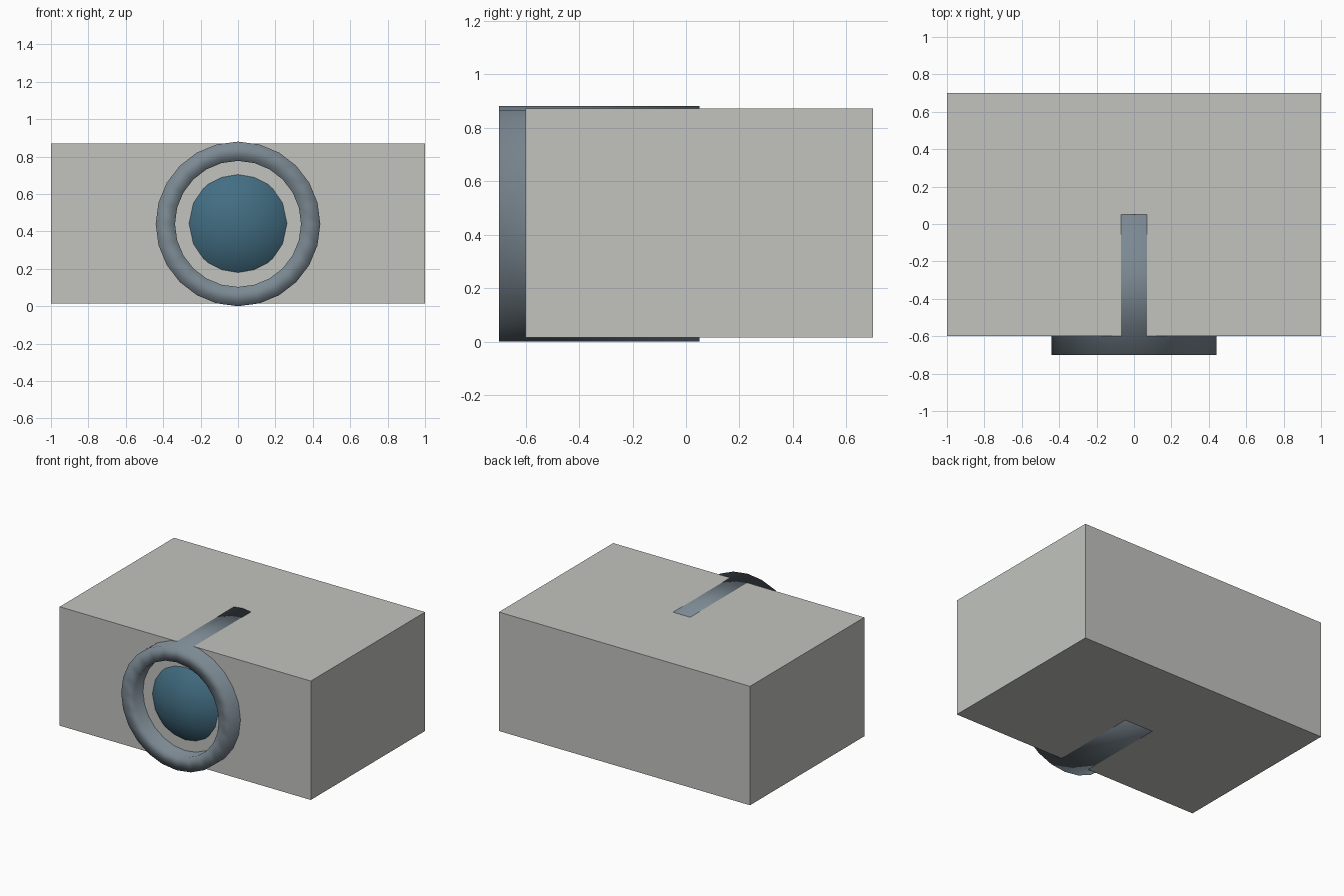
import bpy, bmesh, math
from mathutils import Matrix

cube = bpy.data.objects.get("Cube")
if cube:
    bpy.data.objects.remove(cube, do_unlink=True)

MID_Z = 0.44
FACE_Y = -0.6


def material(name, rgb):
    mat = bpy.data.materials.new(name)
    mat.use_nodes = True
    mat.diffuse_color = (*rgb, 1)
    mat.node_tree.nodes["Principled BSDF"].inputs["Base Color"].default_value = (*rgb, 1)
    return mat


def add_object(name, bm, mat, smooth=False):
    bmesh.ops.recalc_face_normals(bm, faces=bm.faces)
    for face in bm.faces:
        face.smooth = smooth
    mesh = bpy.data.meshes.new(name)
    bm.to_mesh(mesh)
    bm.free()
    mesh.materials.append(mat)
    obj = bpy.data.objects.new(name, mesh)
    bpy.context.collection.objects.link(obj)
    return obj


body_grey = material("warm light grey", (0.54, 0.55, 0.52))
barrel_grey = material("slate grey", (0.20, 0.25, 0.29))
lens_blue = material("deep teal blue", (0.055, 0.155, 0.225))

# Box body
bm = bmesh.new()
bmesh.ops.create_cube(bm, size=1, matrix=Matrix.Translation((0, 0.05, MID_Z + 0.003))
                      @ Matrix.Diagonal((2, 1.3, 0.856, 1)))
add_object("body", bm, body_grey)

# Lens barrel: a rectangular section spun around the lens axis, partly sunk in the body
bm = bmesh.new()
section = [bm.verts.new((0, y, MID_Z + r))
           for r, y in ((0.44, -0.7), (0.44, 0.05), (0.337, 0.05), (0.337, -0.7))]
edges = [bm.edges.new((section[i], section[(i + 1) % 4])) for i in range(4)]
bmesh.ops.spin(bm, geom=section + edges, cent=(0, 0, MID_Z), axis=(0, 1, 0),
               angle=math.tau, steps=24, use_merge=True)
bmesh.ops.remove_doubles(bm, verts=bm.verts, dist=0.0001)
add_object("lens_barrel", bm, barrel_grey, smooth=True)

# Glass: a sphere whose front cap bulges out of the body
bm = bmesh.new()
bmesh.ops.create_uvsphere(bm, u_segments=24, v_segments=12, radius=0.42,
                          matrix=Matrix.Translation((0, FACE_Y + 0.324, MID_Z + 0.002)))
add_object("lens_glass", bm, lens_blue, smooth=True)
